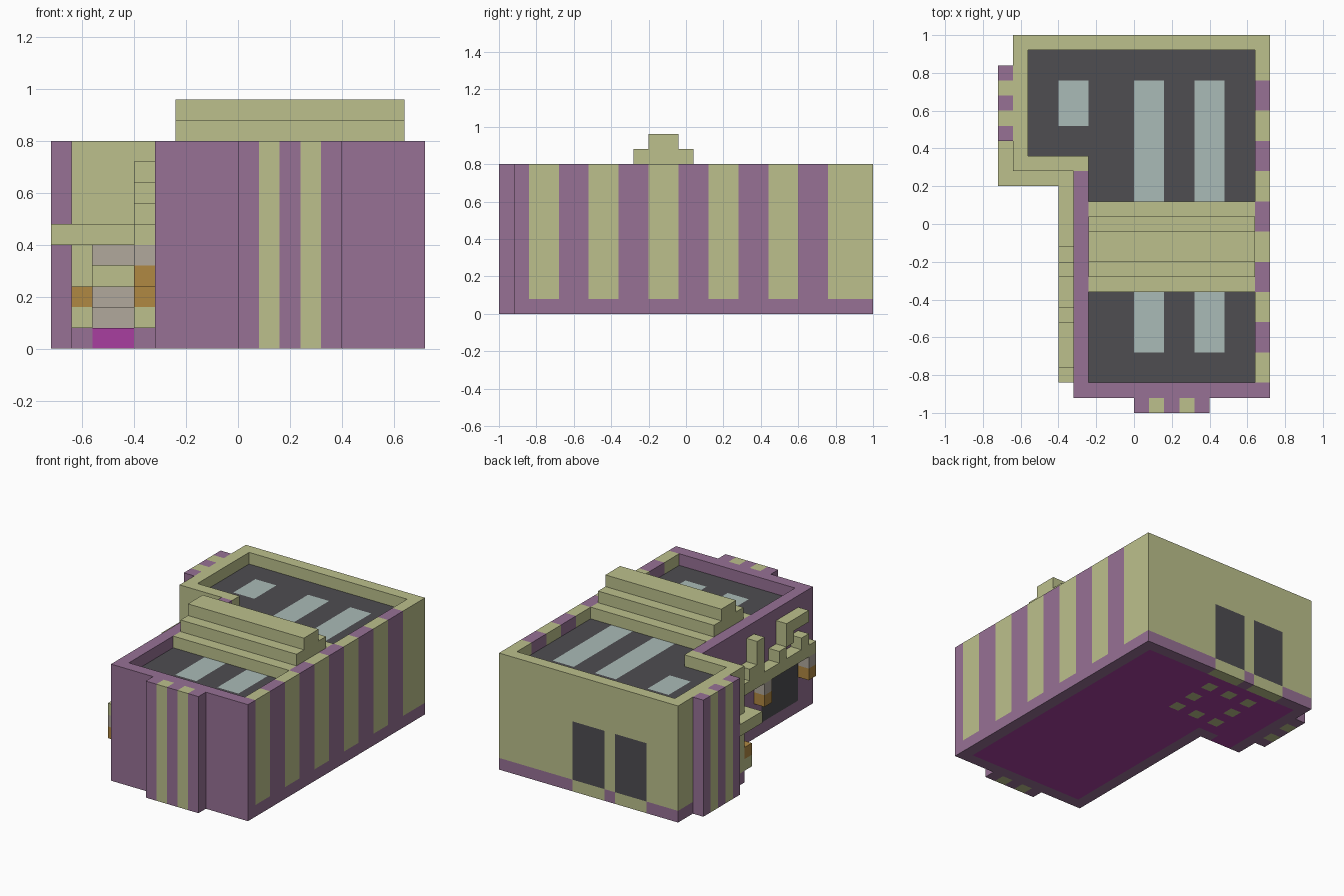
import bpy
import bmesh
from mathutils import Vector

CELL = 0.08
ORIGIN = Vector((-0.72, -1.0, 0.0))

old = bpy.data.objects.get("Cube")
if old:
    bpy.data.objects.remove(old, do_unlink=True)


def linear(channel):
    c = channel / 255
    return c / 12.92 if c <= 0.04045 else ((c + 0.055) / 1.055) ** 2.4


def material(name, hex_code):
    mat = bpy.data.materials.new(name)
    rgba = [linear(v) for v in bytes.fromhex(hex_code)] + [1.0]
    mat.use_nodes = True
    mat.diffuse_color = rgba
    bsdf = next(n for n in mat.node_tree.nodes if n.type == 'BSDF_PRINCIPLED')
    bsdf.inputs["Base Color"].default_value = rgba
    bsdf.inputs["Roughness"].default_value = 0.9
    return mat


MATS = {
    "cream": material("cream", "BCC08C"),
    "purple": material("purple", "977195"),
    "charcoal": material("charcoal", "4E4D51"),
    "glass": material("pale_glass", "AABBB7"),
    "grey": material("warm_grey", "B1A89C"),
    "orange": material("orange", "B08842"),
    "magenta": material("magenta", "A83FA0"),
}
COLOURS = list(MATS)

# The building is made of cubic blocks: cell -> (part, colour)
blocks = {}


def cells(x, y, z):
    return [(i, j, k) for i in range(*x) for j in range(*y) for k in range(*z)]


def fill(part, colour, x, y, z):
    for c in cells(x, y, z):
        blocks[c] = (part, colour)


def one(n):
    return (n, n + 1)


WALL_Z = (1, 10)

# Base course and floor with a ring of inlaid tiles
fill("base", "purple", (5, 18), (1, 25), one(0))
fill("base", "purple", (1, 6), (16, 25), one(0))
fill("floor", "magenta", (6, 17), (2, 24), one(0))
fill("floor", "magenta", (2, 6), (17, 24), one(0))
fill("floor", "magenta", (2, 4), one(16), one(0))
for i in (5, 7, 9):
    for j in (18, 20, 22):
        if (i, j) != (7, 20):
            fill("floor", "cream", one(i), one(j), one(0))

# Outer walls
fill("front_wall", "purple", (5, 18), one(1), WALL_Z)
fill("side_wall", "purple", one(5), (1, 16), WALL_Z)
fill("striped_wall", "purple", one(17), (1, 25), WALL_Z)
fill("back_wall", "cream", (1, 18), one(24), WALL_Z)
fill("wing_front_wall", "cream", (1, 6), one(16), WALL_Z)
fill("wing_side_wall", "cream", one(1), (16, 24), WALL_Z)
for j in range(2, 23, 4):
    fill("striped_wall", "cream", one(17), (j, j + 2), WALL_Z)
fill("striped_wall", "cream", one(17), (22, 25), WALL_Z)

# Windows with cream sills, and the side shop window
for x in ((4, 7), (8, 11)):
    fill("back_windows", "charcoal", x, one(24), (1, 6))
    fill("back_sills", "cream", x, one(24), one(0))
fill("side_window", "charcoal", one(5), (3, 8), (1, 5))

# Open doorway with furniture behind it
for c in cells((2, 4), one(16), (1, 5)):
    blocks.pop(c, None)
fill("inner_beam", "grey", (2, 4), one(18), one(4))
fill("inner_bench", "grey", (2, 4), one(20), one(1))
fill("inner_counter", "grey", (2, 4), one(23), (1, 3))

# Sunken roof and skylights
fill("roof", "charcoal", (6, 17), (2, 24), one(8))
fill("roof", "charcoal", (2, 6), (17, 24), one(8))
for i in (9, 13):
    fill("skylights", "glass", (i, i + 2), (4, 22), one(8))
fill("skylights", "glass", (4, 6), (19, 22), one(8))

# Stepped roof ridge
for n in range(3):
    fill("roof_ridge", "cream", (6, 17), (8 + n, 14 - n), one(9 + n))

# Striped pilasters on the front and on the wing
fill("front_pilaster", "purple", (9, 14), one(0), (0, 10))
fill("wing_pilaster", "purple", one(0), (18, 23), (0, 10))
for n in (1, 3):
    fill("front_pilaster", "cream", one(9 + n), one(0), (0, 10))
    fill("wing_pilaster", "cream", one(0), one(18 + n), (0, 10))

# Awning wrapping round the wing corner
fill("awning", "cream", one(4), (2, 16), one(5))
fill("awning", "cream", (0, 4), one(15), one(5))
fill("awning", "cream", one(0), (16, 18), one(5))

# Ornamental blocks on the awning
for y, z in (((3, 6), one(8)), (one(5), one(7)), (one(3), one(6)),
             (one(6), one(6)), (one(9), (6, 9)), (one(10), one(6))):
    fill("awning_ornament", "cream", one(4), y, z)

# Hanging lamps under the awning
for j in (2, 8, 14):
    fill("hanging_lamps", "grey", one(4), one(j), one(4))
    fill("hanging_lamps", "orange", one(4), one(j), one(3))

# Planters either side of the door
for i in (1, 4):
    fill("planters", "cream", one(i), one(15), one(1))
    fill("planters", "orange", one(i), one(15), one(2))


def build(part):
    """Make one object from the exposed block faces of a part."""
    bm = bmesh.new()
    for cell, (owner, colour) in blocks.items():
        if owner != part:
            continue
        low = Vector(cell)
        for axis in range(3):
            for side in (0, 1):
                step = list(cell)
                step[axis] += 2 * side - 1
                if tuple(step) in blocks:
                    continue
                u, v = Vector((0, 0, 0)), Vector((0, 0, 0))
                u[(axis + 1) % 3] = 1
                v[(axis + 2) % 3] = 1
                start = low.copy()
                start[axis] += side
                loop = [start, start + u, start + u + v, start + v]
                if not side:
                    loop.reverse()
                face = bm.faces.new([bm.verts.new(ORIGIN + p * CELL) for p in loop])
                face.material_index = COLOURS.index(colour)
    bmesh.ops.remove_doubles(bm, verts=bm.verts[:], dist=CELL / 100)
    mesh = bpy.data.meshes.new(part)
    for mat in MATS.values():
        mesh.materials.append(mat)
    bm.to_mesh(mesh)
    bm.free()
    bpy.context.collection.objects.link(bpy.data.objects.new(part, mesh))


for part in dict.fromkeys(owner for owner, _ in blocks.values()):
    build(part)
